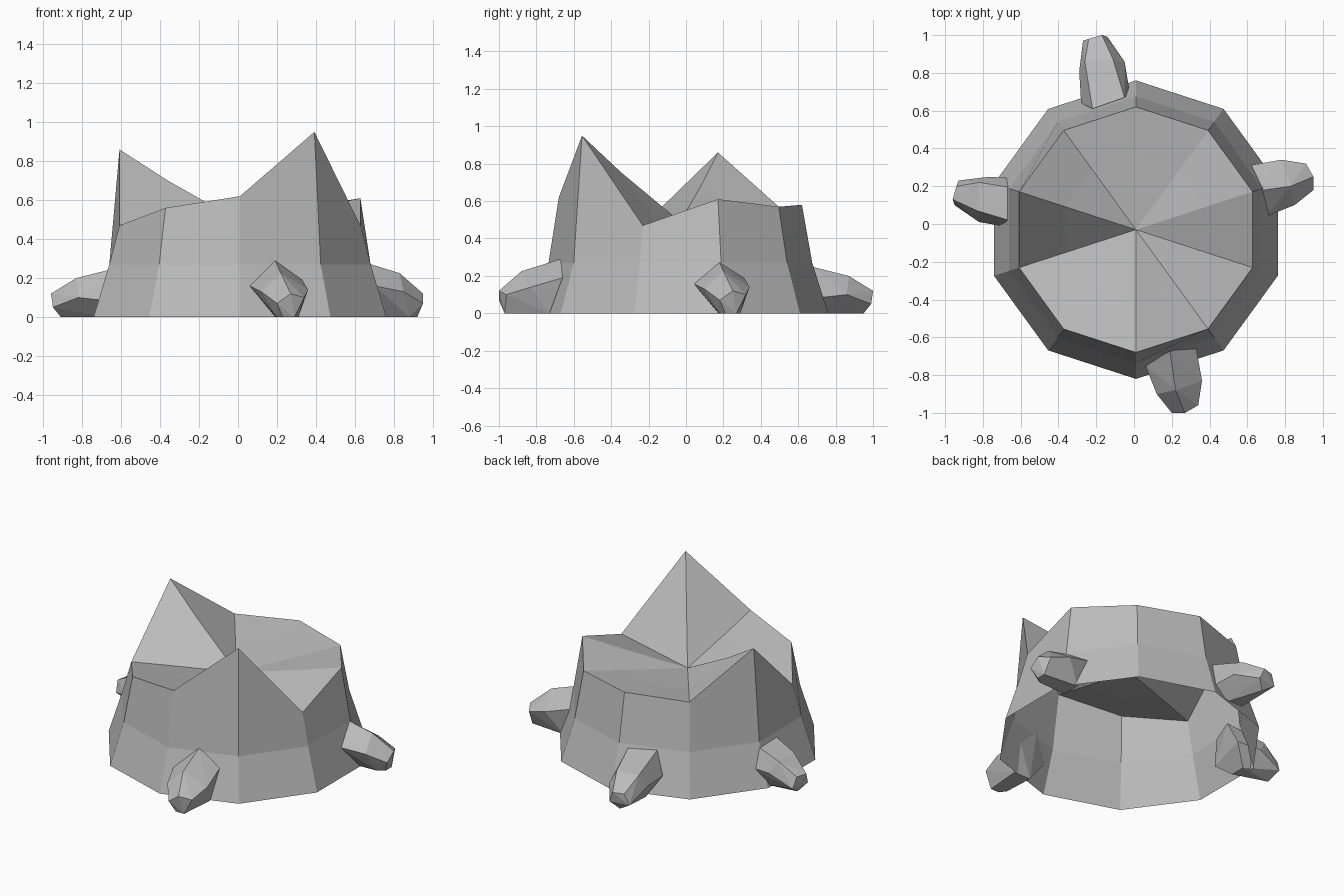
import bpy, bmesh
from math import sin, cos, pi

cube = bpy.data.objects.get("Cube")
if cube:
    bpy.data.objects.remove(cube, do_unlink=True)

grey = bpy.data.materials.new("stump_grey")
grey.use_nodes = True
colour = (0.5, 0.5, 0.5, 1)
grey.diffuse_color = colour
grey.node_tree.nodes["Principled BSDF"].inputs["Base Color"].default_value = colour


def add_object(name, bm):
    mesh = bpy.data.meshes.new(name)
    bmesh.ops.recalc_face_normals(bm, faces=bm.faces)
    bm.to_mesh(mesh)
    bm.free()
    mesh.materials.append(grey)
    obj = bpy.data.objects.new(name, mesh)
    bpy.context.collection.objects.link(obj)
    return obj


# Stump: ten-sided hollow shell with a jagged rim and a sunken top
SIDES = 10
CX, CY = 0.01, -0.03
CENTRE_Z = 0.49
# rim heights, anticlockwise from the back
rim = [0.58, 0.57, 0.86, 0.47, 0.56, 0.62, 0.95, 0.47, 0.61, 0.57]


def ring(bm, radius, heights):
    verts = []
    for i, z in enumerate(heights):
        a = pi / 2 + i * 2 * pi / SIDES
        verts.append(bm.verts.new((CX + radius * cos(a), CY + radius * sin(a), z)))
    return verts


bm = bmesh.new()
rings = [ring(bm, 0.79, [0] * SIDES),
         ring(bm, 0.705, [0.27] * SIDES),
         ring(bm, 0.65, rim),
         ring(bm, 0.39, [CENTRE_Z + 0.57 * (z - CENTRE_Z) for z in rim])]
centre = bm.verts.new((CX, CY, CENTRE_Z))
for i in range(SIDES):
    j = (i + 1) % SIDES
    for low, high in zip(rings, rings[1:]):
        bm.faces.new((low[i], low[j], high[j], high[i]))
    bm.faces.new((rings[-1][i], rings[-1][j], centre))
add_object("stump", bm)

# Roots: faceted blocks, points given as sideways, outward, up
ridged = [(.19, .67, .29), (.06, .75, .16), (.19, .73, 0), (.31, .73, 0), (.33, .66, .19),
          (.22, .88, .225), (.12, .9, .13), (.2, .93, 0), (.36, .83, .14),
          (.27, 1, .12), (.2, 1, .07), (.23, .97, 0), (.29, .97, 0), (.34, .96, .1)]
flat_topped = [(-.22, .61, .26), (-.05, .67, .25), (-.02, .68, .08), (-.12, .73, 0),
               (-.22, .73, 0), (-.28, .64, .12),
               (-.26, .86, .2), (-.11, .87, .2), (-.05, .86, .1), (-.29, .81, .12),
               (-.24, .98, .12), (-.17, 1, .12), (-.14, .99, .05), (-.19, .95, 0),
               (-.27, .97, .05)]


def add_root(name, points, place):
    bm = bmesh.new()
    for side, out, up in points:
        x, y = place(side, out)
        bm.verts.new((x, y, up))
    hull = bmesh.ops.convex_hull(bm, input=bm.verts)
    loose = [g for g in hull["geom_interior"] if isinstance(g, bmesh.types.BMVert)]
    bmesh.ops.delete(bm, geom=loose, context="VERTS")
    add_object(name, bm)


add_root("front_root", ridged, lambda s, o: (s, -o))
add_root("left_root", ridged, lambda s, o: (o - 0.05, s - 0.02))
add_root("back_root", flat_topped, lambda s, o: (s, o))
add_root("right_root", flat_topped, lambda s, o: (0.04 - o, -s - 0.04))
